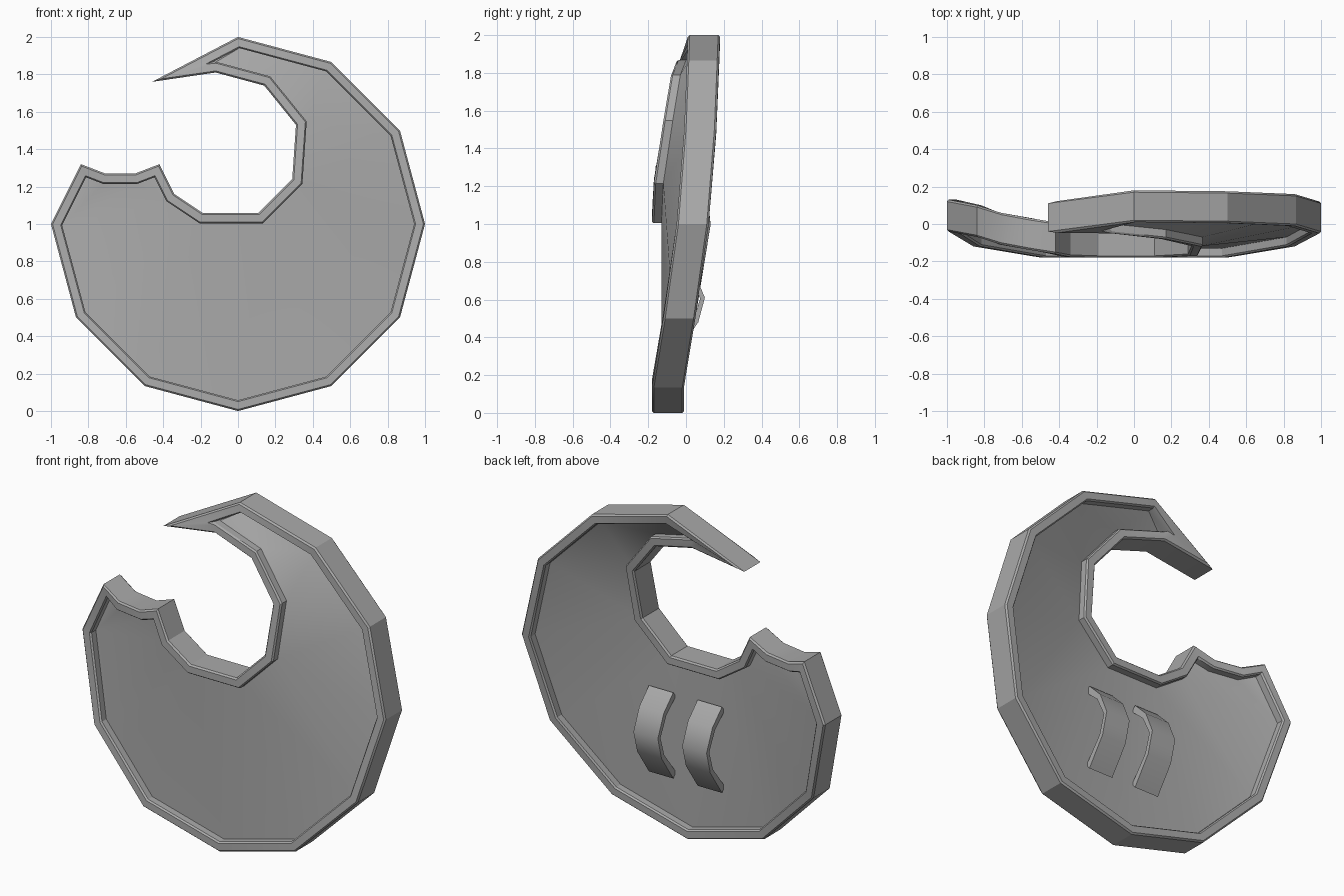
import bpy
import bmesh
from math import sin, cos, radians
from mathutils import Vector
from mathutils.geometry import delaunay_2d_cdt

cube = bpy.data.objects.get("Cube")
if cube:
    bpy.data.objects.remove(cube, do_unlink=True)

THICKNESS = 0.17
RIM_WIDTH = 0.056
RECESS = 0.05
CHAMFER = 0.01

grey = bpy.data.materials.new("plain_grey")
grey.use_nodes = True
colour = (0.4, 0.4, 0.4, 1)
grey.diffuse_color = colour
grey.node_tree.nodes["Principled BSDF"].inputs["Base Color"].default_value = colour


def loft(name, loops, cap, smooth_angle):
    """Skin a row of closed loops and fill both ends with the cap faces."""
    bm = bmesh.new()
    rings = [[bm.verts.new(p) for p in loop] for loop in loops]
    for a, b in zip(rings, rings[1:]):
        for i in range(len(a)):
            j = (i + 1) % len(a)
            bm.faces.new((a[i], a[j], b[j], b[i]))
    for end in (rings[0], rings[-1]):
        for face in cap:
            bm.faces.new([end[i] for i in face])
    bmesh.ops.recalc_face_normals(bm, faces=bm.faces[:])
    mesh = bpy.data.meshes.new(name)
    bm.to_mesh(mesh)
    bm.free()
    mesh.materials.append(grey)
    mesh.shade_smooth()
    mesh.set_sharp_from_angle(angle=radians(smooth_angle))
    obj = bpy.data.objects.new(name, mesh)
    bpy.context.collection.objects.link(obj)


# Outline: ten corners of a twelve-sided disc, clockwise from the top
rim_depth = [0.01, 0.005, -0.01, -0.05, -0.12, -0.18, -0.18, -0.18, -0.12, -0.04]
outline = [Vector((sin(radians(30 * i)), y, 1 + cos(radians(30 * i))))
           for i, y in enumerate(rim_depth)]

# Outline: notched shoulder, round bite and pointed horn
outline += [Vector(p) for p in (
    (-0.84, -0.07, 1.32), (-0.71, -0.11, 1.27), (-0.55, -0.14, 1.27),
    (-0.42, -0.16, 1.32), (-0.34, -0.175, 1.16), (-0.19, -0.18, 1.06),
    (0.11, -0.18, 1.06), (0.29, -0.17, 1.24), (0.31, -0.12, 1.53),
    (0.14, -0.08, 1.74), (-0.12, -0.05, 1.81), (-0.46, -0.05, 1.76))]


def inward(a, b):
    d = b - a
    return Vector((d.z, 0, -d.x)).normalized()


# Inner edge of the rim, mitred; the horn stays solid
inner = []
for i, p in enumerate(outline):
    n1 = inward(outline[i - 1], p)
    n2 = inward(p, outline[(i + 1) % len(outline)])
    inner.append(p + (n1 + n2) * RIM_WIDTH / (1 + n1.dot(n2)))
inner[-1] = Vector((-0.132, -0.035, 1.868))


def ring(blend, depth):
    return [a.lerp(b, blend) + Vector((0, depth, 0)) for a, b in zip(outline, inner)]


# Panel triangles, kept inside the outline so the bite stays open
flat = [Vector((p.x, p.z)) for p in inner]
panel = delaunay_2d_cdt(flat, [], [list(range(len(flat)))], 1, 1e-5)[2]

# Shield: recessed panel on both sides inside a chamfered rim
front = [(1, RECESS), (1, CHAMFER), (0.87, 0), (0.15, 0), (0, CHAMFER)]
back = [(blend, THICKNESS - depth) for blend, depth in reversed(front)]
loft("shield_body", [ring(*section) for section in front + back], panel, 28)

# Two arched arm straps on the back
arch = [(-0.045, 0.83), (0.045, 0.74), (0.1, 0.61), (0.065, 0.48), (-0.045, 0.32)]
mid = 0.575
for name, x in (("left_strap", 0.195), ("right_strap", -0.125)):
    loops = []
    for y, z in arch:
        low_y, low_z = y - 0.025, mid + (z - mid) * 0.88
        loops.append([(x - 0.08, y, z), (x + 0.08, y, z),
                      (x + 0.08, low_y, low_z), (x - 0.08, low_y, low_z)])
    loft(name, loops, [range(4)], 50)
